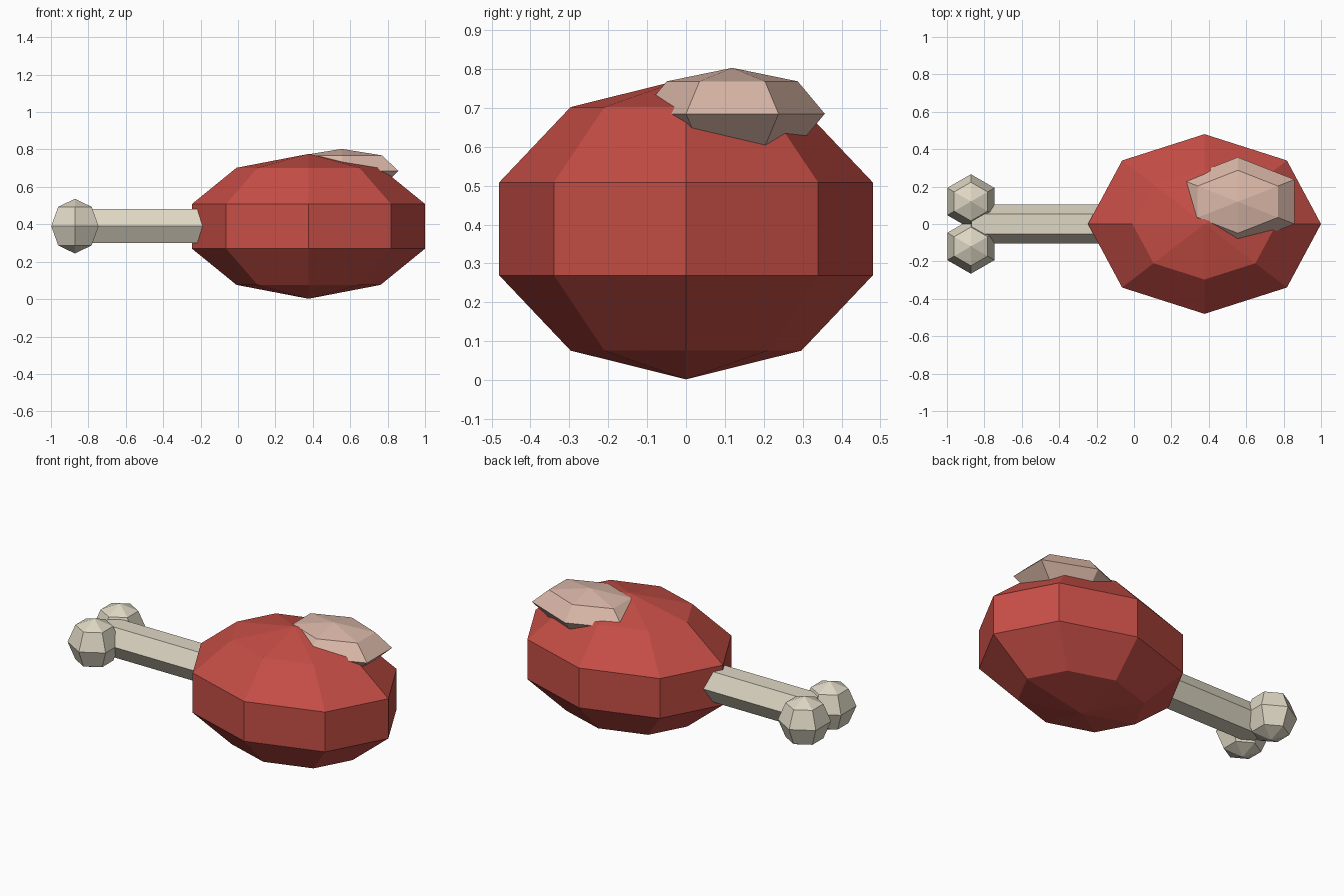
import bpy, bmesh, math
from mathutils import Matrix

if "Cube" in bpy.data.objects:
    bpy.data.objects.remove(bpy.data.objects["Cube"])


def material(name, rgb):
    m = bpy.data.materials.new(name)
    m.diffuse_color = (*rgb, 1.0)
    m.use_nodes = True
    m.node_tree.nodes["Principled BSDF"].inputs["Base Color"].default_value = m.diffuse_color
    return m


RED = material("meat_red", (0.56, 0.075, 0.06))
BONE = material("bone_cream", (0.73, 0.68, 0.55))
FAT = material("fat_pink", (0.70, 0.475, 0.39))


def finish(name, bm, mat):
    bmesh.ops.recalc_face_normals(bm, faces=bm.faces)
    mesh = bpy.data.meshes.new(name)
    bm.to_mesh(mesh)
    bm.free()
    mesh.materials.append(mat)
    obj = bpy.data.objects.new(name, mesh)
    bpy.context.collection.objects.link(obj)
    return obj


def faceted_ball(name, centre, radii, segments, rings, mat):
    """Low-poly ellipsoid with a corner pointing along -y."""
    bm = bmesh.new()
    top = bm.verts.new((0, 0, 1))
    bottom = bm.verts.new((0, 0, -1))
    loops = []
    for r in range(1, rings):
        t = math.pi * r / rings
        loops.append([bm.verts.new((
            math.sin(t) * math.sin(math.tau * s / segments),
            -math.sin(t) * math.cos(math.tau * s / segments),
            math.cos(t))) for s in range(segments)])
    for s in range(segments):
        n = (s + 1) % segments
        bm.faces.new((top, loops[0][s], loops[0][n]))
        bm.faces.new((bottom, loops[-1][n], loops[-1][s]))
        for a, b in zip(loops, loops[1:]):
            bm.faces.new((a[s], b[s], b[n], a[n]))
    bmesh.ops.transform(bm, verts=bm.verts,
                        matrix=Matrix.Translation(centre) @ Matrix.Diagonal((*radii, 1)))
    return finish(name, bm, mat)


# Meat body and the slab of fat on top
faceted_ball("meat", (0.377, 0, 0.389), (0.655, 0.505, 0.387), 8, 5, RED)
faceted_ball("fat_patch", (0.555, 0.119, 0.685), (0.35, 0.238, 0.118), 6, 4, FAT)

# Hexagonal bone shaft, running along x into the meat
x0, x1, radius = -0.87, 0.0, 0.105
bm = bmesh.new()
bmesh.ops.create_cone(bm, cap_ends=True, segments=6, radius1=radius, radius2=radius, depth=x1 - x0)
# put two of the hexagon's corners on +-y before laying the shaft down
corner = max(bm.verts, key=lambda v: v.co.y).co
turn = math.pi / 2 - math.atan2(corner.y, corner.x)
bmesh.ops.transform(bm, verts=bm.verts,
                    matrix=Matrix.Translation(((x0 + x1) / 2, 0, 0.39))
                    @ Matrix.Rotation(math.pi / 2, 4, 'Y') @ Matrix.Rotation(turn, 4, 'Z'))
finish("bone_shaft", bm, BONE)

# Pair of knuckles at the bone's end
for side, y in (("front", -0.12), ("back", 0.12)):
    faceted_ball("bone_knuckle_" + side, (-0.872, y, 0.39), (0.146, 0.146, 0.146), 6, 4, BONE)
